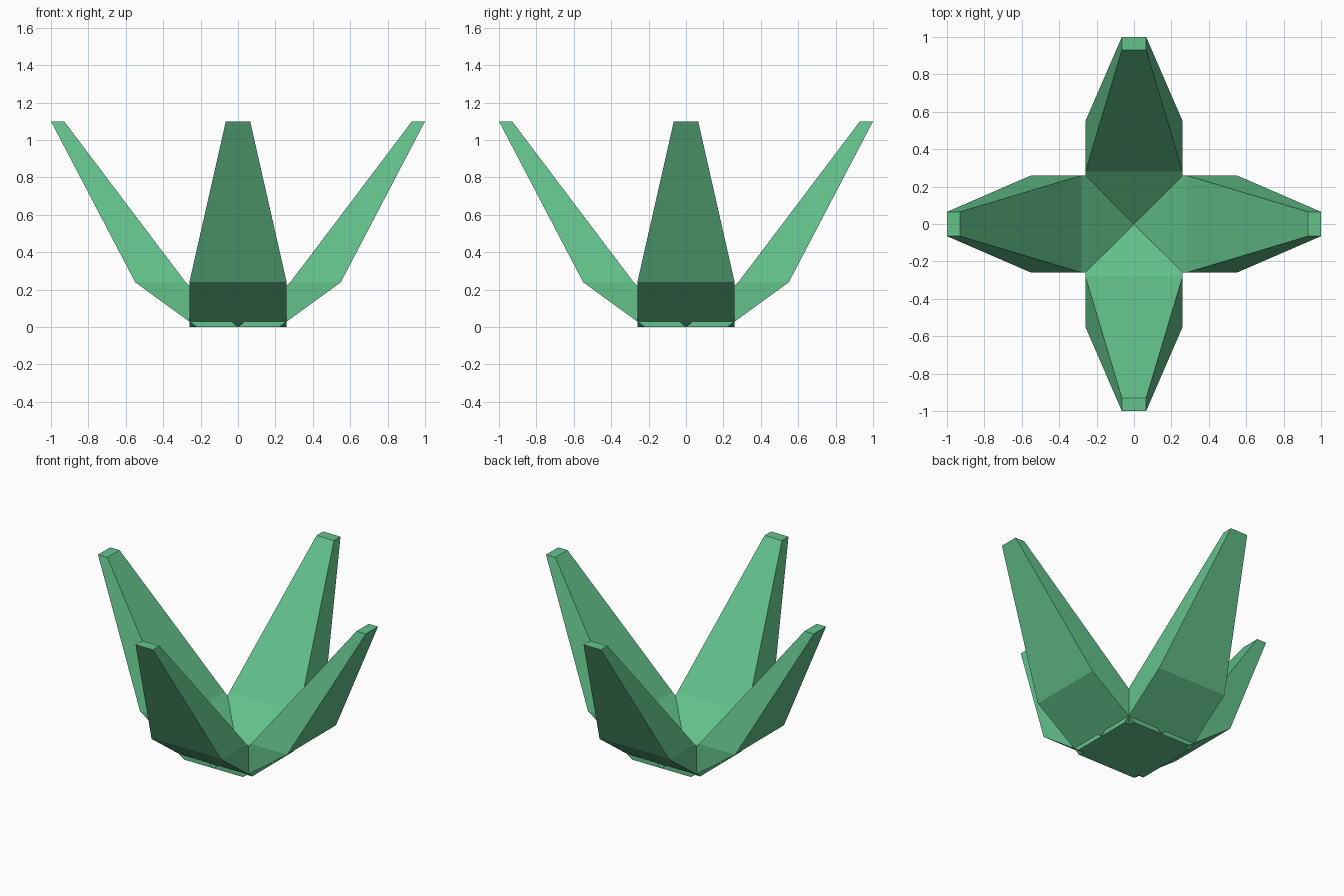
import bpy, bmesh, math
from mathutils import Matrix

if "Cube" in bpy.data.objects:
    bpy.data.objects.remove(bpy.data.objects["Cube"])

green = bpy.data.materials.new("leaf_green")
green.diffuse_color = (0.125, 0.54, 0.26, 1)
green.use_nodes = True
green.node_tree.nodes["Principled BSDF"].inputs["Base Color"].default_value = green.diffuse_color

# Rectangular sections of one leaf: height, inner reach, outer reach, half width
SECTIONS = [(0.0, 0.0, 0.22, 0.26), (0.24, 0.28, 0.55, 0.26), (1.10, 0.93, 1.0, 0.065)]


def make_leaf(name, angle):
    bm = bmesh.new()
    rings = [[bm.verts.new(p) for p in ((a, -w, z), (b, -w, z), (b, w, z), (a, w, z))]
             for z, a, b, w in SECTIONS]
    for low, high in zip(rings, rings[1:]):
        for i in range(4):
            j = (i + 1) % 4
            bm.faces.new((low[i], low[j], high[j], high[i]))
    bm.faces.new(rings[0][::-1])
    bm.faces.new(rings[-1])
    bmesh.ops.recalc_face_normals(bm, faces=bm.faces)
    bm.transform(Matrix.Rotation(angle, 4, 'Z'))
    mesh = bpy.data.meshes.new(name)
    bm.to_mesh(mesh)
    bm.free()
    mesh.materials.append(green)
    bpy.context.collection.objects.link(bpy.data.objects.new(name, mesh))


# Four leaves spreading from the shared base
for i, side in enumerate(("right", "back", "left", "front")):
    make_leaf(side + "_leaf", i * math.pi / 2)
